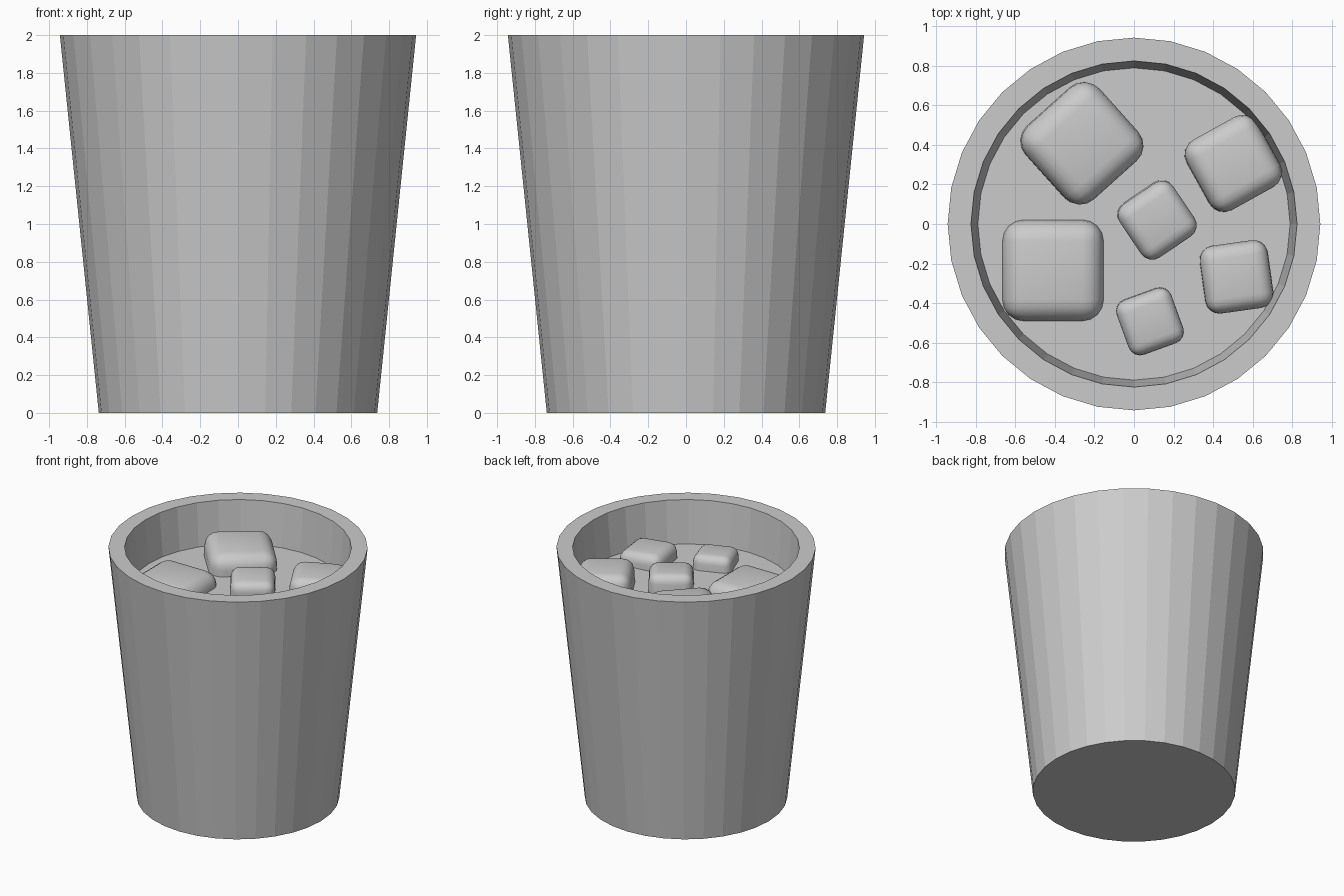
import bpy, bmesh
from math import radians, sin, cos, tau

if "Cube" in bpy.data.objects:
    bpy.data.objects.remove(bpy.data.objects["Cube"])

SIDES = 32
LIQUID_Z = 1.66


def lathe(name, profile):
    """Revolve (radius, z) points; the first and last rings are capped."""
    bm = bmesh.new()
    rings = [[bm.verts.new((r * cos(tau * i / SIDES), r * sin(tau * i / SIDES), z))
              for i in range(SIDES)] for r, z in profile]
    for a, b in zip(rings, rings[1:]):
        for i in range(SIDES):
            j = (i + 1) % SIDES
            bm.faces.new((a[i], a[j], b[j], b[i]))
    bm.faces.new(rings[0][::-1])
    bm.faces.new(rings[-1])
    bmesh.ops.recalc_face_normals(bm, faces=bm.faces)
    mesh = bpy.data.meshes.new(name)
    bm.to_mesh(mesh)
    bm.free()
    obj = bpy.data.objects.new(name, mesh)
    bpy.context.collection.objects.link(obj)
    return obj


def ice_cube(name, x, y, top, half, turn, tilt):
    """Rounded cube floating in the drink, its top face at height top."""
    bpy.ops.mesh.primitive_cube_add(
        size=2 * half, location=(x, y, top - half),
        rotation=(radians(tilt[0]), radians(tilt[1]), radians(turn)))
    obj = bpy.context.object
    obj.name = name
    bevel = obj.modifiers.new("rounding", 'BEVEL')
    bevel.width = half * 0.42
    bevel.segments = 4
    bevel.limit_method = 'NONE'
    bpy.ops.object.shade_smooth()
    return obj


# Tapered tumbler: outside wall, flat rim, inside wall and floor
lathe("tumbler", [(0.737, 0), (0.943, 2), (0.825, 2), (0.63, 0.1)])

# Drink filling the tumbler, flush with the inside wall
lathe("drink", [(0.63, 0.1), (0.79, LIQUID_Z)])

# Ice: x, y, top height, half size, turn, tilt
cubes = [
    (-0.27, 0.41, 1.82, 0.25, 42, (3, 2)),
    (0.50, 0.305, 1.83, 0.203, 29, (0, 2)),
    (0.115, 0.023, 1.81, 0.163, 34, (3, 0)),
    (-0.41, -0.235, 1.77, 0.256, 0, (0, 0)),
    (0.515, -0.268, 1.77, 0.173, 8, (0, 3)),
    (0.08, -0.49, 1.765, 0.147, 20, (3, 0)),
]
for n, c in enumerate(cubes, 1):
    ice_cube(f"ice_cube_{n}", *c)
